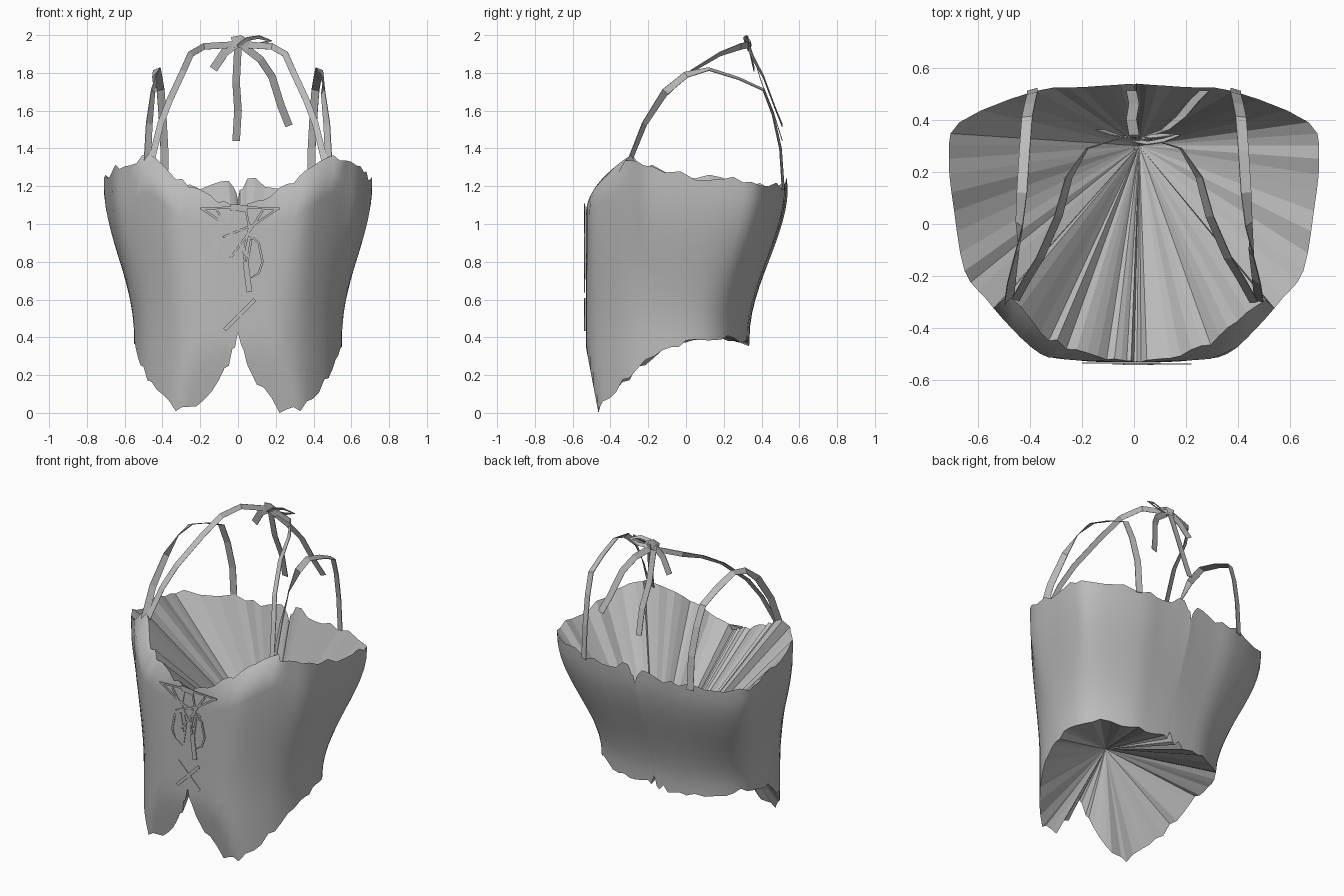
import bpy, bmesh, random
from mathutils import Vector

random.seed(4)
if "Cube" in bpy.data.objects:
    bpy.data.objects.remove(bpy.data.objects["Cube"], do_unlink=True)

cloth = bpy.data.materials.new("grey_cloth")
cloth.use_nodes = True
grey = (0.5, 0.5, 0.5, 1)
cloth.diffuse_color = grey
cloth.node_tree.nodes["Principled BSDF"].inputs["Base Color"].default_value = grey


def finish(bm, name, smooth=False):
    bmesh.ops.recalc_face_normals(bm, faces=bm.faces)
    mesh = bpy.data.meshes.new(name)
    bm.to_mesh(mesh)
    bm.free()
    mesh.materials.append(cloth)
    obj = bpy.data.objects.new(name, mesh)
    bpy.context.collection.objects.link(obj)
    if smooth:
        for poly in mesh.polygons:
            poly.use_smooth = True
    return obj


def spline(points, steps):
    """Catmull-Rom samples through points of any dimension."""
    pts = [Vector(p) for p in points]
    pts = [pts[0]] + pts + [pts[-1]]
    out = []
    for a, b, c, d in zip(pts, pts[1:], pts[2:], pts[3:]):
        for k in range(steps):
            t = k / steps
            out.append(0.5 * (2 * b + (c - a) * t + (2 * a - 5 * b + 4 * c - d) * t ** 2
                              + (3 * b - a - 3 * c + d) * t ** 3))
    return out + [pts[-1]]


def ribbon(name, points, width, face=(0, 1, 0), thick=0.004):
    """Flat band along a path; its flat side looks along face."""
    pts = [Vector(p) for p in points]
    bm = bmesh.new()
    rows = []
    for i, p in enumerate(pts):
        along = pts[min(i + 1, len(pts) - 1)] - pts[max(i - 1, 0)]
        side = along.cross(Vector(face)).normalized() * width / 2
        rows.append((bm.verts.new(p - side), bm.verts.new(p + side)))
    for (a, b), (c, d) in zip(rows, rows[1:]):
        bm.faces.new((a, b, d, c))
    obj = finish(bm, name)
    mod = obj.modifiers.new("thickness", "SOLIDIFY")
    mod.thickness = thick
    mod.offset = 0


# Half outline, front centre to back centre: rim x y z, hem x y z
stations = [
    (0, -.53, 1.08, 0, -.53, .45),
    (.05, -.53, 1.09, .03, -.53, .32),
    (.14, -.525, 1.14, .1, -.53, .17),
    (.26, -.52, 1.2, .22, -.52, .03),
    (.36, -.5, 1.27, .33, -.47, .03),
    (.47, -.4, 1.35, .43, -.37, .13),
    (.57, -.285, 1.32, .5, -.26, .23),
    (.65, -.18, 1.3, .54, -.12, .34),
    (.69, .05, 1.25, .55, 0, .38),
    (.71, .25, 1.23, .53, .12, .4),
    (.67, .39, 1.21, .45, .22, .4),
    (.38, .51, 1.2, .28, .31, .39),
    (.2, .525, 1.2, .14, .33, .38),
    (.05, .535, 1.23, .04, .335, .38),
    (0, .54, 1.13, 0, .335, .42),
]
half = spline(stations, 3)
mirrored = [Vector((-v[0], v[1], v[2], -v[3], v[4], v[5])) for v in half[-2:0:-1]]
outline = half + mirrored
for v in outline:  # frayed edges
    v[2] += random.uniform(-.018, .02)
    v[5] = max(v[5] + random.uniform(-.025, .02), 0)
outline[9][5] = 0


def wall_point(v, s):
    z = v[5] + (v[2] - v[5]) * s
    t = min(max((z - .4) / .8, 0), 1)
    w = t * t * (3 - 2 * t)
    x = v[3] + (v[0] - v[3]) * w
    y = v[4] + (v[1] - v[4]) * w
    # bust edge and front tips curve inward
    y = max(y, -.53 + 2.4 * max(z - 1.05, 0) ** 2, -.53 + .19 * max(.35 - z, 0))
    return Vector((x, y, z))


# Bodice wall
ROWS = 12
bm = bmesh.new()
grid = [[bm.verts.new(wall_point(v, r / ROWS)) for v in outline] for r in range(ROWS + 1)]
count = len(outline)
for low, high in zip(grid, grid[1:]):
    for i in range(count):
        j = (i + 1) % count
        bm.faces.new((low[i], low[j], high[j], high[i]))
finish(bm, "bodice", smooth=True)


# Pleated linings that gather to a point
def lining(name, s, apex):
    bm = bmesh.new()
    tip = bm.verts.new(apex)
    ring = [bm.verts.new(wall_point(v, s)) for v in outline]
    for i in range(count):
        bm.faces.new((ring[i], ring[(i + 1) % count], tip))
    finish(bm, name)


lining("upper_lining", 1, (.02, .3, .42))
lining("lower_lining", 0, (-.02, -.29, .6))

# Shoulder and neck straps
shoulder = [(.48, -.3, 1.33), (.47, -.22, 1.53), (.45, -.11, 1.7), (.44, 0, 1.79), (.43, .12, 1.82),
            (.42, .28, 1.77), (.41, .41, 1.71), (.4, .46, 1.58), (.39, .5, 1.4), (.39, .515, 1.18)]
neck = [(.46, -.3, 1.33), (.41, -.21, 1.53), (.36, -.13, 1.66), (.29, .03, 1.81),
        (.25, .18, 1.9), (.18, .29, 1.94), (.02, .34, 1.95)]
for side, word in ((1, "left"), (-1, "right")):
    path = [(x * side, y, z) for x, y, z in shoulder]
    ribbon(word + "_shoulder_strap", path, .042, face=(.25 * side, .8, .7))
    path = [(x * side, y, z) for x, y, z in neck]
    ribbon(word + "_neck_strap", path, .034)

# Bow behind the neck
ribbon("bow_tail_centre", [(0, .34, 1.94), (-.01, .4, 1.75), (0, .46, 1.6), (-.01, .51, 1.44)], .04)
ribbon("bow_tail_left", [(.03, .33, 1.94), (.12, .36, 1.87), (.18, .41, 1.78),
                         (.23, .47, 1.62), (.27, .51, 1.52)], .04)
ribbon("bow_stub", [(0, .33, 1.96), (-.07, .34, 1.91), (-.13, .36, 1.82)], .045)
ribbon("bow_loop", [(0, .32, 1.94), (.05, .31, 1.98), (.11, .32, 1.99), (.17, .34, 1.97),
                    (.11, .34, 1.95), (.03, .33, 1.95)], .022, face=(0, .8, .6))
ribbon("bow_knot", [(-.03, .33, 1.96), (.01, .32, 1.97), (.06, .33, 1.94)], .06)

# Front lacing, mirrored cords lying flat on the bodice
cords = {
    "top_cord": [(-.01, 1.09), (.21, 1.08)],
    "upper_cross": [(.2, 1.08), (.08, 1.0), (-.09, .93)],
    "inner_cross": [(.12, 1.07), (.03, .93), (-.05, .82)],
    "hanging_cord": [(.03, 1.08), (.05, .98), (.02, .85), (.04, .72)],
    "outer_loop": [(.04, .95), (.1, .9), (.12, .8), (.1, .74), (.05, .71), (.04, .8), (.06, .92)],
    "lower_cross": [(-.08, .44), (.08, .6)],
}
for name, flat in cords.items():
    for side, word in ((1, "left"), (-1, "right")):
        width = .02 if name == "lower_cross" else .012
        path = [(.01 + x * side, -.535 - .002 * side, z) for x, z in flat]
        ribbon(word + "_" + name, path, width)
ribbon("lacing_knot", [(-.04, -.538, 1.09), (.05, -.538, 1.08)], .035)
ribbon("lacing_end", [(.04, -.538, .8), (.05, -.538, .72), (.06, -.538, .64)], .03)
